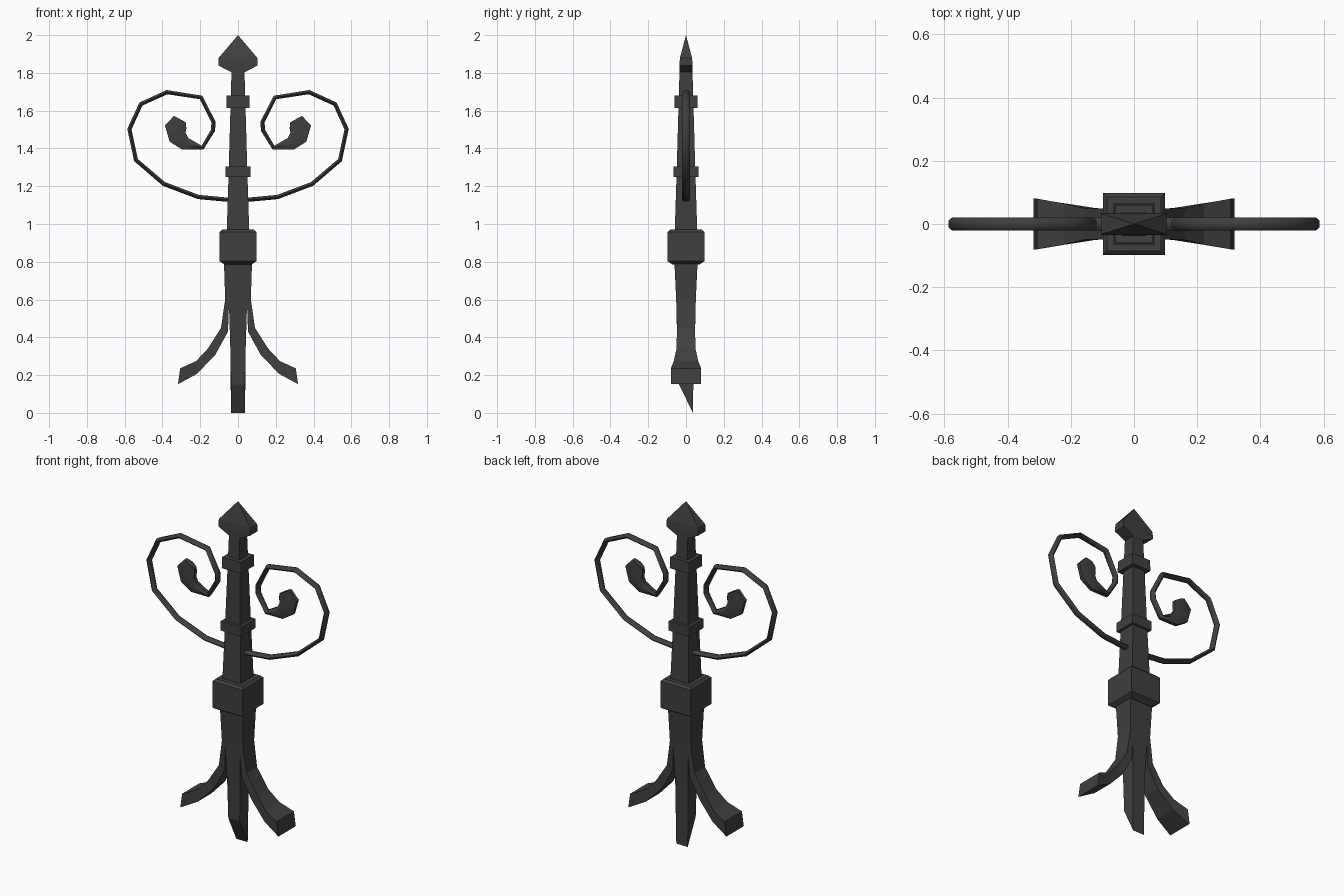
import bpy, bmesh, math
from mathutils import Vector

cube = bpy.data.objects.get("Cube")
if cube:
    bpy.data.objects.remove(cube, do_unlink=True)

iron = bpy.data.materials.new("dark iron")
iron.use_nodes = True
iron.diffuse_color = (0.05, 0.05, 0.05, 1)
iron.node_tree.nodes["Principled BSDF"].inputs["Base Color"].default_value = (0.05, 0.05, 0.05, 1)


def loft(name, rings, smooth=False):
    """Skin a list of equal-length point rings and cap both ends."""
    bm = bmesh.new()
    loops = [[bm.verts.new(p) for p in ring] for ring in rings]
    n = len(loops[0])
    for a, b in zip(loops, loops[1:]):
        for i in range(n):
            j = (i + 1) % n
            bm.faces.new((a[i], a[j], b[j], b[i]))
    bm.faces.new(loops[0])
    bm.faces.new(loops[-1])
    bmesh.ops.remove_doubles(bm, verts=bm.verts, dist=0.0005)
    bmesh.ops.recalc_face_normals(bm, faces=bm.faces)
    mesh = bpy.data.meshes.new(name)
    bm.to_mesh(mesh)
    bm.free()
    mesh.materials.append(iron)
    obj = bpy.data.objects.new(name, mesh)
    bpy.context.collection.objects.link(obj)
    if smooth:
        bpy.ops.object.select_all(action='DESELECT')
        obj.select_set(True)
        bpy.context.view_layer.objects.active = obj
        bpy.ops.object.shade_smooth_by_angle(angle=math.radians(50))
    return obj


def rect(z, hx, hy, slant=0):
    """Rectangle ring at height z; slant lowers its back edge."""
    return [(-hx, -hy, z), (hx, -hy, z), (hx, hy, z - slant), (-hx, hy, z - slant)]


# Central post: slanted spike below, tapered shaft above
loft("centre_spike", [rect(0.15, 0.037, 0.037, 0.15), rect(0.35, 0.041, 0.041),
                      rect(0.58, 0.048, 0.051), rect(0.8, 0.05, 0.061)])
loft("upper_shaft", [rect(0.95, 0.06, 0.06), rect(1.26, 0.05, 0.05), rect(1.82, 0.034, 0.034)])

# Chamfered middle block and collars
loft("middle_block", [rect(0.785, 0.07, 0.07), rect(0.803, 0.098, 0.098),
                      rect(0.957, 0.098, 0.098), rect(0.97, 0.085, 0.085)])
loft("lower_collar", [rect(1.25, 0.066, 0.066), rect(1.305, 0.066, 0.066)])
loft("upper_collar", [rect(1.615, 0.062, 0.062), rect(1.68, 0.06, 0.06)])

# Spear-shaped finial
loft("finial", [rect(1.805, 0.037, 0.035), rect(1.838, 0.102, 0.035),
                rect(1.88, 0.102, 0.032), rect(2.0, 0, 0)])

# Leg stations: outer x, outer z, inner x, inner z, half depth
LEG = [(0.074, 0.79, 0.048, 0.79, 0.061), (0.068, 0.60, 0.047, 0.60, 0.052),
       (0.09, 0.45, 0.053, 0.43, 0.048), (0.16, 0.34, 0.12, 0.308, 0.05),
       (0.222, 0.274, 0.217, 0.207, 0.065), (0.306, 0.236, 0.318, 0.152, 0.08)]

# Scroll path: x, z, half width in the plane (widening into the curled bulb)
T = 0.013
SCROLL = [(0, 1.128, T), (0.07, 1.13, T), (0.21, 1.143, T), (0.392, 1.212, T),
          (0.54, 1.338, T), (0.575, 1.502, T), (0.514, 1.635, T), (0.376, 1.698, T),
          (0.196, 1.67, T), (0.13, 1.54, T), (0.132, 1.497, T), (0.188, 1.404, T),
          (0.28, 1.425, 0.04), (0.32, 1.46, 0.056), (0.33, 1.513, 0.066), (0.307, 1.555, 0.042)]
SIDES = 6


def scroll_rings(side):
    pts = [Vector((side * x, 0, z)) for x, z, w in SCROLL]
    rings = []
    for i, p in enumerate(pts):
        before = (p - pts[max(i - 1, 0)]).normalized()
        after = (pts[min(i + 1, len(pts) - 1)] - p).normalized()
        t = (before + after).normalized()
        normal = Vector((-t.z, 0, t.x))
        rings.append([p + normal * SCROLL[i][2] * math.sin(a) + Vector((0, 0.021 * math.cos(a), 0))
                      for a in (math.tau * k / SIDES for k in range(SIDES))])
    return rings


for label, s in (("left", 1), ("right", -1)):
    loft(label + "_leg", [[(s * ox, -h, oz), (s * ox, h, oz), (s * ix, h, iz), (s * ix, -h, iz)]
                          for ox, oz, ix, iz, h in LEG])
    loft(label + "_scroll", scroll_rings(s), smooth=True)
